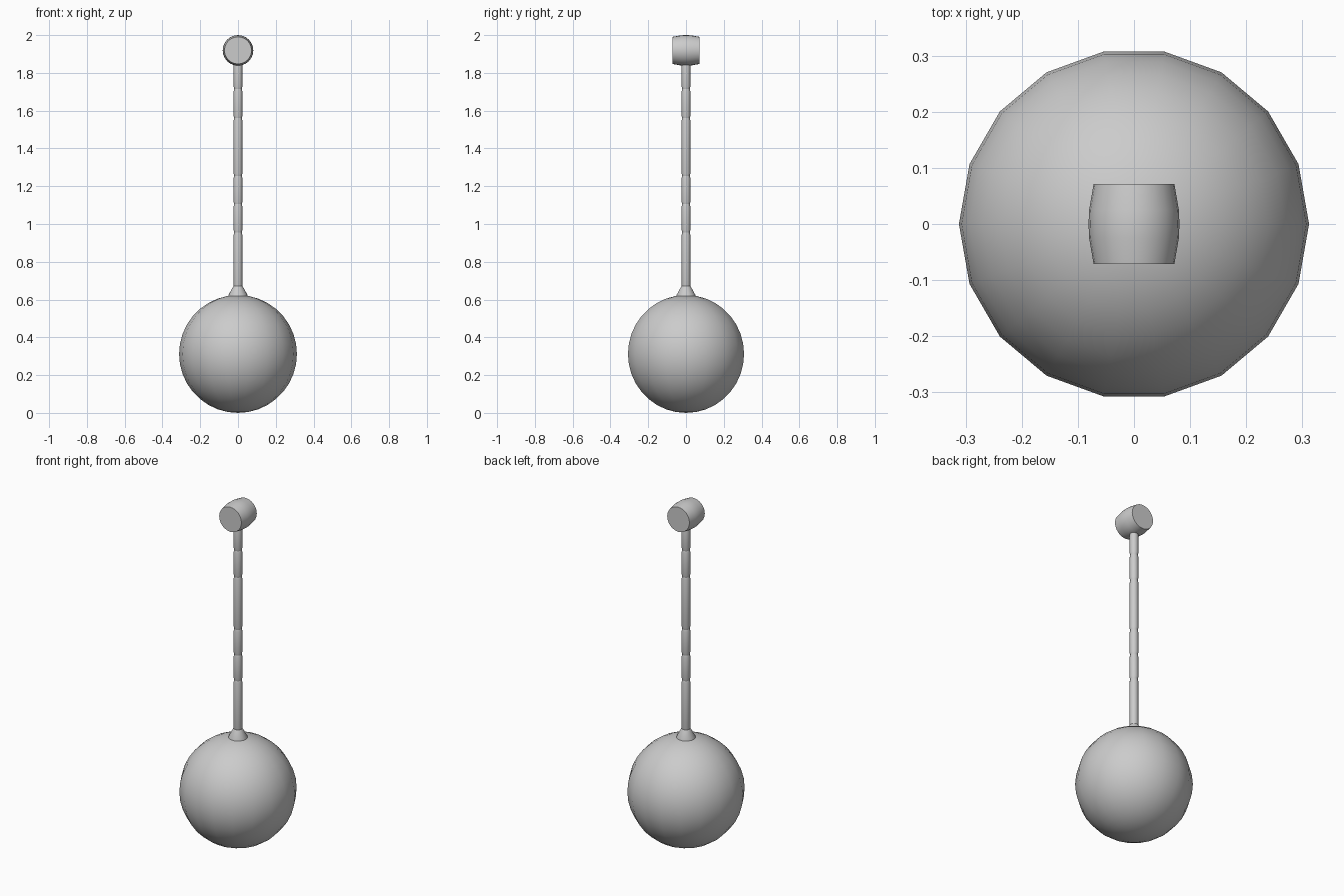
import bpy, bmesh, math
from mathutils import Matrix

if "Cube" in bpy.data.objects:
    bpy.data.objects.remove(bpy.data.objects["Cube"])


def lathe(name, profile, sides, matrix=Matrix(), angle=35):
    """Spin (radius, height) points around z into a closed solid."""
    bm = bmesh.new()
    rings = []
    for r, z in profile:
        if r < 1e-6:
            rings.append([bm.verts.new((0, 0, z))])
        else:
            rings.append([bm.verts.new((r * math.cos(2 * math.pi * i / sides),
                                        r * math.sin(2 * math.pi * i / sides), z))
                          for i in range(sides)])
    for a, b in zip(rings, rings[1:]):
        for i in range(sides):
            j = (i + 1) % sides
            quad = [a[i % len(a)], a[j % len(a)], b[j % len(b)], b[i % len(b)]]
            bm.faces.new(list(dict.fromkeys(quad)))
    # flat caps on open ends
    for ring in (rings[0], rings[-1]):
        if len(ring) > 1:
            bm.faces.new(ring)
    bmesh.ops.recalc_face_normals(bm, faces=bm.faces)
    bm.transform(matrix)
    mesh = bpy.data.meshes.new(name)
    bm.to_mesh(mesh)
    bm.free()
    obj = bpy.data.objects.new(name, mesh)
    bpy.context.collection.objects.link(obj)
    bpy.ops.object.select_all(action='DESELECT')
    obj.select_set(True)
    bpy.context.view_layer.objects.active = obj
    bpy.ops.object.shade_smooth_by_angle(angle=math.radians(angle))
    return obj


# heavy ball
R = 0.312
ball = [(R * math.sin(math.pi * k / 18), R - R * math.cos(math.pi * k / 18))
        for k in range(19)]
lathe("ball", ball, 18)

# flared socket joining rod and ball
lathe("socket", [(0.053, 0.60), (0.05, 0.625), (0.024, 0.672)], 18)

# rod made of slightly rounded segments
joints = [0.65, 0.955, 1.105, 1.255, 1.56, 1.715, 1.86]
for n, (lo, hi) in enumerate(zip(joints, joints[1:])):
    lathe(f"rod_segment_{n + 1}",
          [(0.020, lo), (0.023, lo + 0.012), (0.023, hi - 0.012), (0.020, hi)], 16)

# barrel-shaped grip lying front to back
grip = [(0.072, -0.071), (0.080, -0.025), (0.081, 0), (0.080, 0.025), (0.072, 0.071)]
lathe("grip", grip, 24,
      Matrix.Translation((0, 0, 1.919)) @ Matrix.Rotation(math.pi / 2, 4, 'X'))
